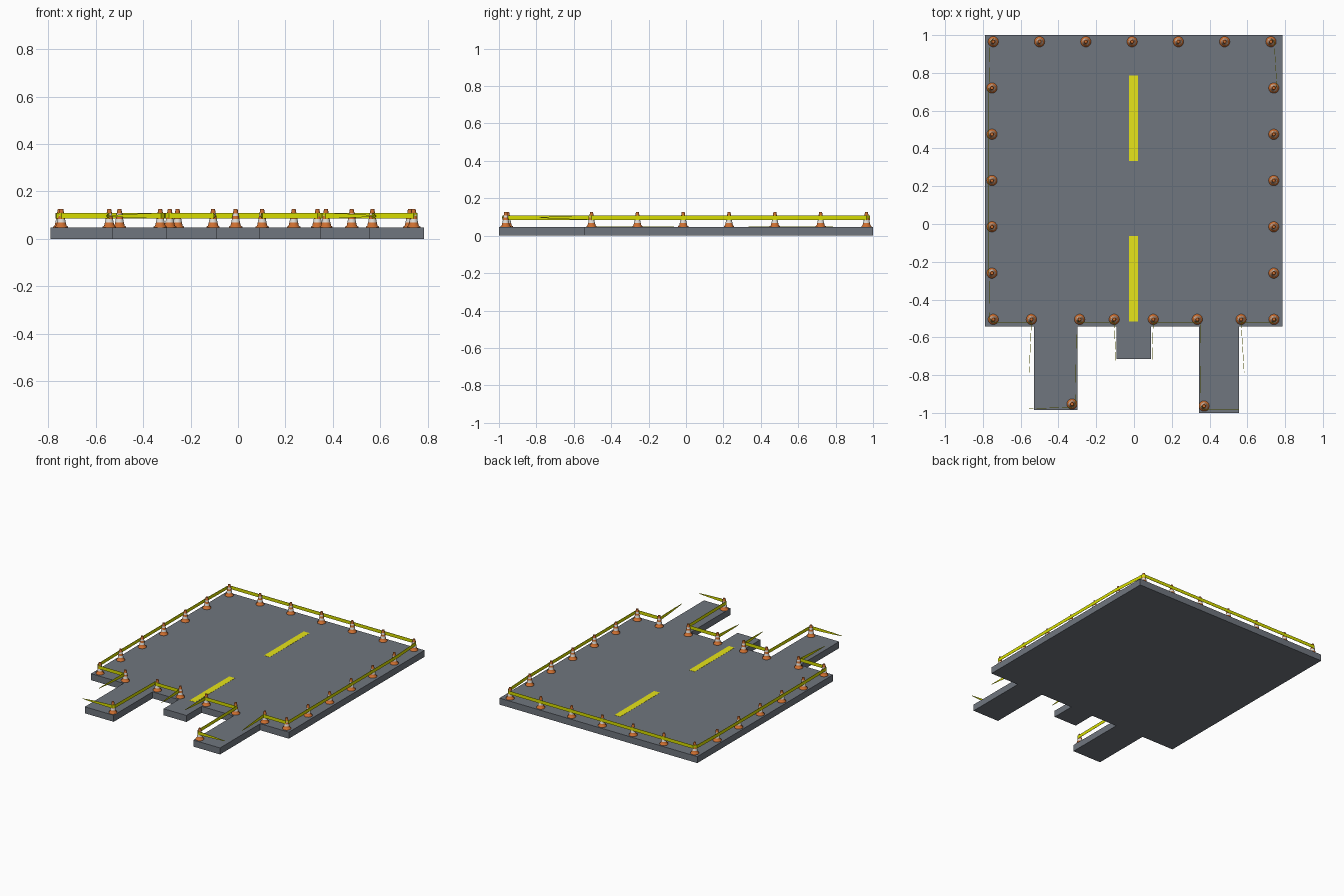
import bpy, bmesh, math

if "Cube" in bpy.data.objects:
    bpy.data.objects.remove(bpy.data.objects["Cube"])

TOP = 0.047


def material(name, rgb):
    m = bpy.data.materials.new(name)
    m.diffuse_color = (*rgb, 1)
    m.use_nodes = True
    m.node_tree.nodes["Principled BSDF"].inputs["Base Color"].default_value = m.diffuse_color
    return m


asphalt = material("asphalt", (0.16, 0.18, 0.21))
yellow = material("line_yellow", (0.80, 0.78, 0.01))
tape_mat = material("tape_yellow", (0.68, 0.72, 0.0))
orange = material("cone_orange", (0.62, 0.16, 0.03))
white = material("cone_white", (0.75, 0.72, 0.68))


def finish(name, bm, mats):
    me = bpy.data.meshes.new(name)
    bm.to_mesh(me)
    bm.free()
    for m in mats:
        me.materials.append(m)
    ob = bpy.data.objects.new(name, me)
    bpy.context.collection.objects.link(ob)
    return ob


def prism(name, outline, z0, z1, mat):
    bm = bmesh.new()
    face = bm.faces.new([bm.verts.new((x, y, z0)) for x, y in outline])
    ext = bmesh.ops.extrude_face_region(bm, geom=[face])
    for v in ext["geom"]:
        if isinstance(v, bmesh.types.BMVert):
            v.co.z = z1
    bmesh.ops.recalc_face_normals(bm, faces=bm.faces)
    return finish(name, bm, [mat])


# road slab with three broken-off tabs on the front edge
prism("road_slab", [
    (-0.79, 1.0), (-0.79, -0.543), (-0.53, -0.543), (-0.53, -0.985),
    (-0.30, -0.985), (-0.30, -0.543), (-0.092, -0.543), (-0.092, -0.715),
    (0.09, -0.715), (0.09, -0.543), (0.345, -0.543), (0.345, -1.0),
    (0.557, -1.0), (0.557, -0.543), (0.785, -0.543), (0.785, 1.0)],
    0, TOP, asphalt)

# centre line dashes
for i, (y0, y1) in enumerate([(0.333, 0.785), (-0.515, -0.063)]):
    prism(f"centre_line_{i}", [(-0.026, y0), (0.02, y0), (0.02, y1), (-0.026, y1)],
          TOP - 0.002, TOP + 0.001, yellow)


# traffic cone: lathed profile with striped bands
def cone_mesh():
    profile = [(0.028, 0), (0.028, 0.005), (0.022, 0.007), (0.0185, 0.022),
               (0.0155, 0.037), (0.0135, 0.049), (0.0115, 0.06), (0.008, 0.079)]
    bands = [0, 0, 0, 1, 0, 1, 0]
    n = 14
    bm = bmesh.new()
    rings = [[bm.verts.new((r * math.cos(math.tau * k / n),
                            r * math.sin(math.tau * k / n), z)) for k in range(n)]
             for r, z in profile]
    for a, b, mat in zip(rings, rings[1:], bands):
        for k in range(n):
            f = bm.faces.new((a[k], a[(k + 1) % n], b[(k + 1) % n], b[k]))
            f.material_index = mat
            f.smooth = True
    bm.faces.new(rings[-1])
    bm.faces.new(rings[0][::-1])
    return finish("traffic_cone", bm, [orange, white])


spots = [(-0.745 + 0.245 * i, 0.965) for i in range(7)]
for i in range(5):
    spots += [(x, 0.72 - 0.245 * i) for x in (-0.752, 0.74)]
spots += [(x, -0.505) for x in
          (-0.745, -0.543, -0.288, -0.105, 0.102, 0.335, 0.567, 0.741)]
spots += [(-0.328, -0.953), (0.371, -0.964)]
first = cone_mesh()
first.location = (*spots[0], TOP)
for x, y in spots[1:]:
    c = first.copy()
    c.location = (x, y, TOP)
    bpy.context.collection.objects.link(c)


# barrier tape: vertical ribbon along points (x, y, half height)
def tape(name, pts, zc=0.097):
    bm = bmesh.new()
    cols = [(bm.verts.new((x, y, zc - h)), bm.verts.new((x, y, zc + h)))
            for x, y, h in pts]
    for a, b in zip(cols, cols[1:]):
        bm.faces.new((a[0], b[0], b[1], a[1]))
    ob = finish(name, bm, [tape_mat])
    mod = ob.modifiers.new("thickness", "SOLIDIFY")
    mod.thickness = 0.002
    mod.offset = 0
    return ob


H = 0.012
tape("tape_perimeter", [(x, y, H) for x, y in [
    (-0.543, -0.52), (-0.745, -0.52), (-0.764, -0.505), (-0.768, -0.26),
    (-0.768, 0.72), (-0.762, 0.965), (-0.745, 0.982), (0.725, 0.982),
    (0.742, 0.965), (0.757, 0.72), (0.757, -0.505), (0.741, -0.52), (0.567, -0.52)]])
tape("tape_left_tab", [(-0.105, -0.52, H), (-0.29, -0.52, H), (-0.304, -0.51, H),
                       (-0.311, -0.955, H), (-0.325, -0.969, H)])
tape("tape_right_tab", [(0.102, -0.52, H), (0.335, -0.52, H), (0.35, -0.51, H),
                        (0.355, -0.964, H), (0.37, -0.98, H)])


# torn loose ends, tapering to a point
def loose_end(name, x0, y0, x1, y1):
    prof = [(0, H), (0.3, 0.01), (0.7, 0.006), (1, 0.001)]
    tape(name, [(x0 + (x1 - x0) * t, y0 + (y1 - y0) * t, h) for t, h in prof])


loose_end("loose_tape_left_tab", -0.325, -0.969, -0.555, -0.978)
loose_end("loose_tape_right_tab", 0.37, -0.98, 0.585, -0.982)
loose_end("loose_tape_left", -0.543, -0.52, -0.555, -0.785)
loose_end("loose_tape_right", 0.567, -0.52, 0.583, -0.785)
loose_end("loose_tape_mid_left", -0.105, -0.52, -0.095, -0.735)
loose_end("loose_tape_mid_right", 0.102, -0.52, 0.095, -0.735)
